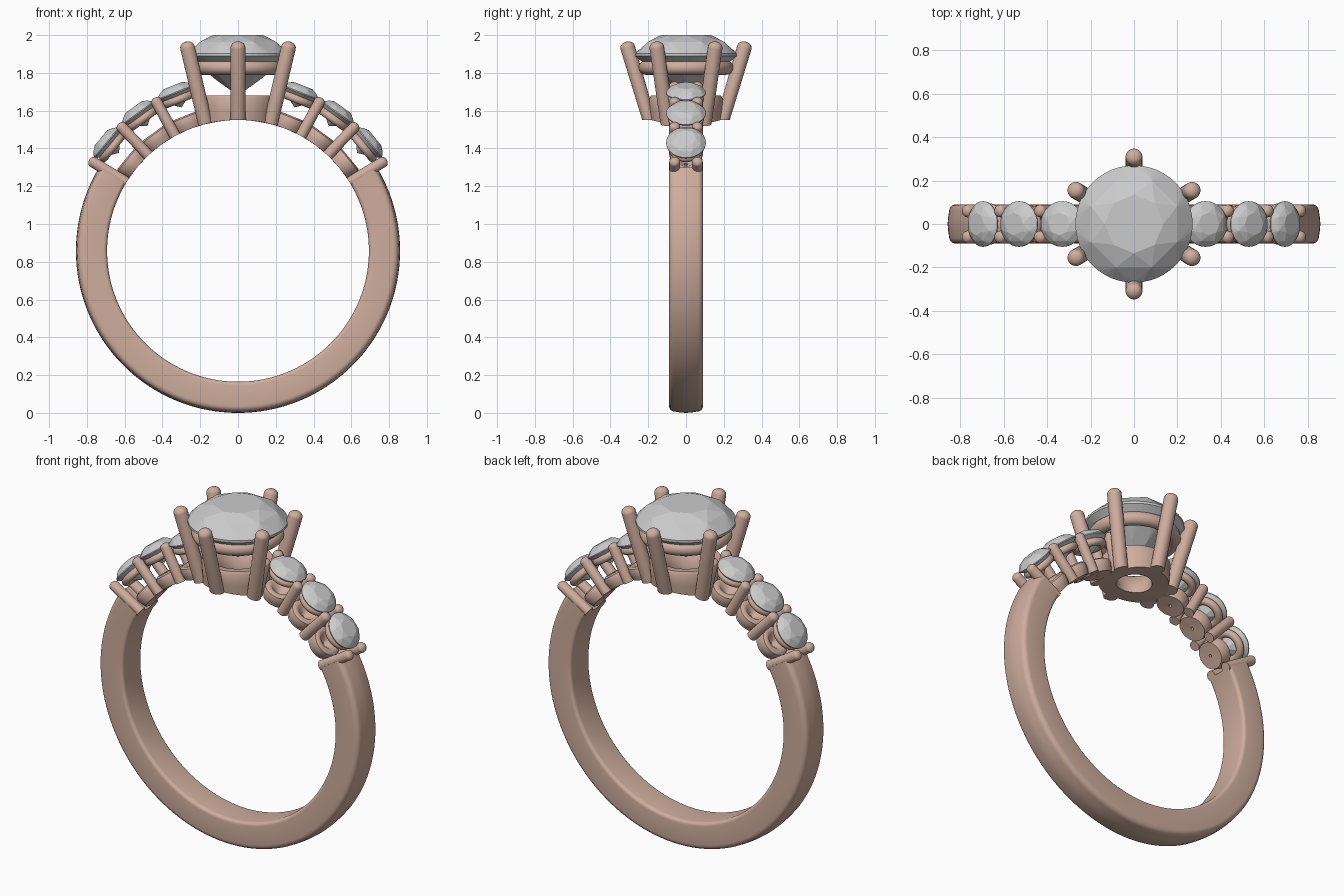
import bpy, bmesh
from math import cos, sin, pi, radians, hypot
from mathutils import Matrix, Vector

if "Cube" in bpy.data.objects:
    bpy.data.objects.remove(bpy.data.objects["Cube"])

CZ, R_IN, R_OUT = 0.858, 0.693, 0.858   # finger hole centre and band radii

gold = bpy.data.materials.new("rose_gold")
gold.diffuse_color = (0.62, 0.42, 0.34, 1)
gold.use_nodes = True
gold.node_tree.nodes["Principled BSDF"].inputs["Base Color"].default_value = gold.diffuse_color


def finish(bm, name, mat=None, smooth=True):
    bmesh.ops.recalc_face_normals(bm, faces=bm.faces[:])
    me = bpy.data.meshes.new(name)
    bm.to_mesh(me)
    bm.free()
    ob = bpy.data.objects.new(name, me)
    bpy.context.collection.objects.link(ob)
    if mat:
        me.materials.append(mat)
    if smooth:
        bpy.ops.object.select_all(action='DESELECT')
        ob.select_set(True)
        bpy.context.view_layer.objects.active = ob
        bpy.ops.object.shade_smooth_by_angle(angle=radians(40))
    return ob


def lathe(name, profile, matrix, closed=False, seg=32):
    """Turn an (r, z) profile about local z, place it, trim it to the finger hole."""
    bm = bmesh.new()
    vs = [bm.verts.new((r, 0, z)) for r, z in profile]
    pairs = list(zip(vs, vs[1:])) + ([(vs[-1], vs[0])] if closed else [])
    es = [bm.edges.new(p) for p in pairs]
    bmesh.ops.spin(bm, geom=vs + es, cent=(0, 0, 0), axis=(0, 0, 1),
                   angle=2 * pi, steps=seg)
    bmesh.ops.remove_doubles(bm, verts=bm.verts[:], dist=1e-5)
    bm.transform(matrix)
    for v in bm.verts:
        d = hypot(v.co.x, v.co.z - CZ)
        if d < R_IN:
            v.co.x *= R_IN / d
            v.co.z = CZ + (v.co.z - CZ) * R_IN / d
    return finish(bm, name, gold)


def ring_profile(major, z, rr, rz, n=16):
    return [(major + rr * cos(2 * pi * i / n), z + rz * sin(2 * pi * i / n)) for i in range(n)]


def prong(name, base, tip, r0, r1):
    """Round post with a domed tip."""
    base, tip = Vector(base), Vector(tip)
    axis = tip - base
    h = axis.length
    prof = [(0, 0), (r0, 0)] + [(r1 * cos(t * pi / 12), h + r1 * 0.8 * sin(t * pi / 12)) for t in range(6)] + [(0, h + r1 * 0.8)]
    m = Matrix.Translation(base) @ axis.to_track_quat('Z', 'Y').to_matrix().to_4x4()
    return lathe(name, prof, m, seg=20)


def brilliant(name, r, matrix):
    """Round brilliant cut: hull of table, crown, girdle and pavilion points."""
    bm = bmesh.new()

    def circle(n, rad, z, off=0.0):
        for i in range(n):
            a = 2 * pi * (i + off) / n
            bm.verts.new((rad * r * cos(a), rad * r * sin(a), z * r))
    circle(8, 0.50, 0.385)
    circle(8, 0.80, 0.255, 0.5)
    circle(48, 1.0, 0.025)
    circle(48, 1.0, -0.025)
    circle(8, 0.42, -0.50)
    bm.verts.new((0, 0, -0.80 * r))
    res = bmesh.ops.convex_hull(bm, input=bm.verts[:])
    loose = [v for v in bm.verts if not v.link_faces]
    bmesh.ops.delete(bm, geom=loose, context='VERTS')
    bm.transform(matrix)
    return finish(bm, name, None, smooth=False)


def radial(a):
    """Frame at the finger centre with local z pointing out at angle a."""
    return Matrix.Translation((0, 0, CZ)) @ Matrix.Rotation(radians(90 - a), 4, 'Y')


# band: rounded, slightly domed section swept round the lower part
W = 0.09
section = []
for cx, cy, rad, start in ((R_OUT - 0.037, W - 0.03, 0.03, 0), (R_IN + 0.02, W - 0.02, 0.02, 90),
                           (R_IN + 0.02, -W + 0.02, 0.02, 180), (R_OUT - 0.037, -W + 0.03, 0.03, 270)):
    for k in range(6):
        t = radians(start + k * 18)
        section.append((cx + rad * cos(t), cy + rad * sin(t)))
section += [(R_OUT - 0.002, -0.03), (R_OUT, 0), (R_OUT - 0.002, 0.03)]
bm = bmesh.new()
N, A0, A1 = 110, 149.0, 391.0
rows = []
for i in range(N + 1):
    a = radians(A0 + (A1 - A0) * i / N)
    rows.append([bm.verts.new((r * cos(a), y, CZ + r * sin(a))) for r, y in section])
for p, q in zip(rows, rows[1:]):
    for j in range(len(section)):
        k = (j + 1) % len(section)
        bm.faces.new((p[j], p[k], q[k], q[j]))
bm.faces.new(rows[0])
bm.faces.new(rows[-1])
finish(bm, "band", gold)

# shoulders: three stones a side in cups, with shared prong pairs between
for side in ("right", "left"):
    for i, a in enumerate((39.5, 54.0, 68.5), 1):
        m = radial(a if side == "right" else 180 - a)
        lathe(f"{side}_cup_{i}", [(0.008, 0.685), (0.075, 0.685), (0.083, 0.715), (0.088, 0.742),
                                  (0.084, 0.760), (0.07, 0.768), (0.05, 0.765), (0.008, 0.72)],
              m, closed=True)
        lathe(f"{side}_stone_ring_{i}", ring_profile(0.073, 0.862, 0.022, 0.022), m, closed=True)
        brilliant(f"{side}_stone_{i}", 0.105, m @ Matrix.Translation((0, 0, 0.9)))
    for i, a in enumerate((31.5, 46.8, 61.3, 75.8), 1):
        m = radial(a if side == "right" else 180 - a)
        for y, end in ((-0.06, "front"), (0.06, "back")):
            prong(f"{side}_{end}_prong_{i}", m @ Vector((0, y, 0.685)),
                  m @ Vector((0, y, 0.9)), 0.029, 0.029)

# centre head: base collar, gallery ring, six splayed prongs
up = Matrix.Identity(4)
lathe("head_collar", [(0.095, 1.52), (0.185, 1.52), (0.192, 1.60), (0.196, 1.66), (0.186, 1.68),
                      (0.15, 1.68), (0.135, 1.67), (0.095, 1.58)], up, closed=True, seg=48)
lathe("head_gallery", ring_profile(0.213, 1.828, 0.038, 0.038), up, closed=True, seg=64)
for i in range(6):
    a = radians(30 + 60 * i)
    c, s = cos(a), sin(a)
    prong(f"head_prong_{i + 1}", (0.195 * c, 0.195 * s, 1.515), (0.309 * c, 0.309 * s, 1.935), 0.038, 0.039)

# centre stone
brilliant("centre_stone", 0.27, Matrix.Translation((0, 0, 1.896)))
